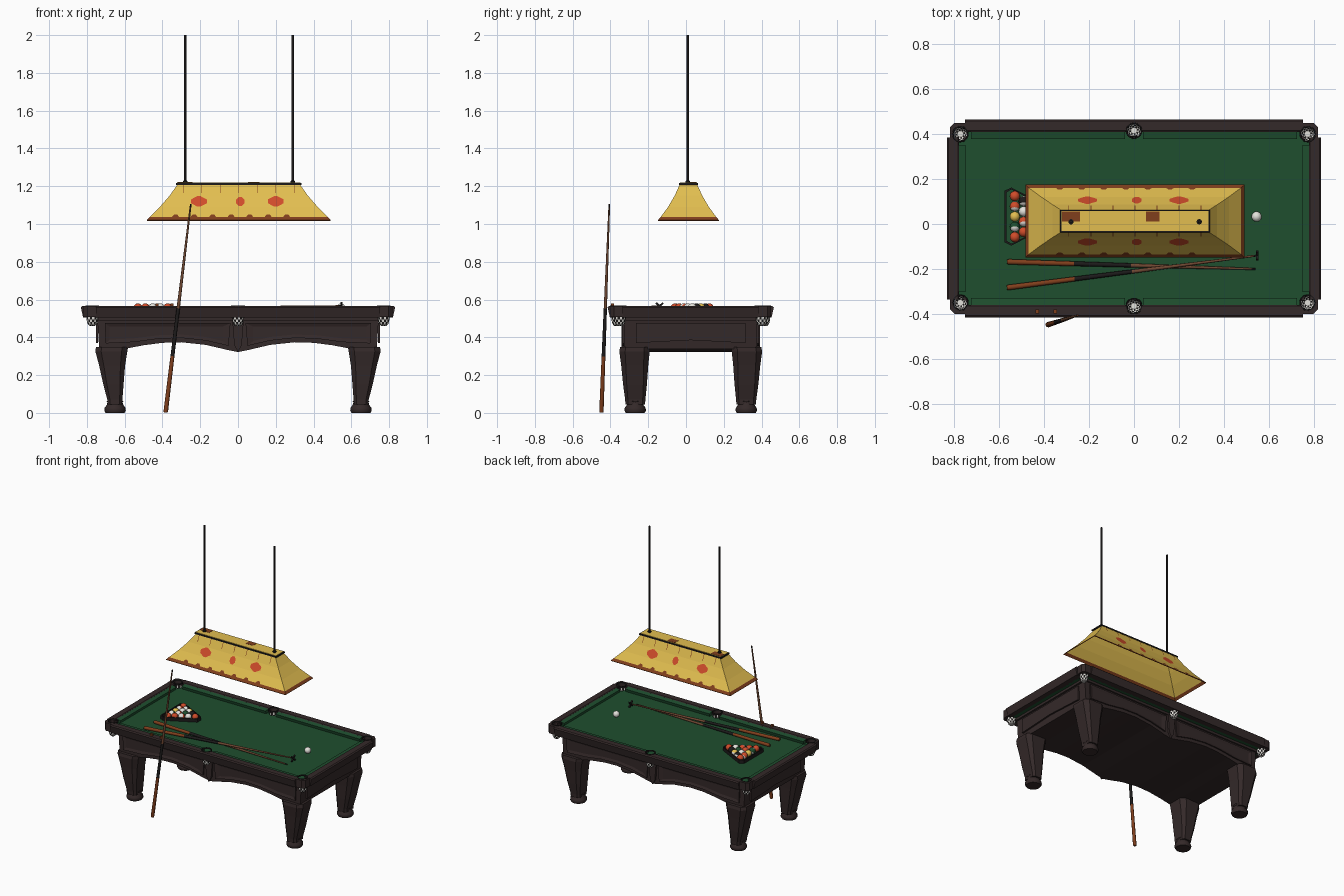
import bpy, bmesh, math
from mathutils import Vector, Matrix

if "Cube" in bpy.data.objects:
    bpy.data.objects.remove(bpy.data.objects["Cube"])

CY = 0.025          # table centre in y
LY = 0.013          # lamp centre in y


def mat(name, rgb):
    m = bpy.data.materials.new(name)
    m.diffuse_color = (*[(c / 255 / 12.92 if c < 11 else ((c / 255 + 0.055) / 1.055) ** 2.4) for c in rgb], 1)
    m.use_nodes = True
    m.node_tree.nodes["Principled BSDF"].inputs["Base Color"].default_value = m.diffuse_color
    return m


WOOD = mat("dark wood", (52, 41, 41))
CLOTH = mat("green cloth", (30, 78, 46))
YELLOW = mat("yellow glass", (226, 190, 80))
RED = mat("red glass", (208, 76, 42))
BROWN = mat("brown", (128, 62, 28))
SHAFT = mat("cue shaft", (112, 72, 50))
BLACK = mat("black", (28, 26, 26))
WHITE = mat("white", (228, 226, 220))


def build(name, verts, faces, mats, idx=None, smooth=False, off=(0, 0, 0)):
    me = bpy.data.meshes.new(name)
    me.from_pydata([Vector(v) + Vector(off) for v in verts], [], faces)
    for m in mats:
        me.materials.append(m)
    if idx:
        for p, i in zip(me.polygons, idx):
            p.material_index = i
    bm = bmesh.new()
    bm.from_mesh(me)
    bmesh.ops.recalc_face_normals(bm, faces=bm.faces)
    bm.to_mesh(me)
    bm.free()
    ob = bpy.data.objects.new(name, me)
    bpy.context.collection.objects.link(ob)
    if smooth:
        bpy.ops.object.select_all(action='DESELECT')
        ob.select_set(True)
        bpy.context.view_layer.objects.active = ob
        bpy.ops.object.shade_smooth_by_angle(angle=math.radians(40))
    return ob


def prism(name, pts, axis, a, b, m, sx=1, sy=1, off=(0, CY, 0)):
    """Extrude a 2D outline along an axis from a to b."""
    place = {'x': lambda u, v, t: (t, u, v), 'y': lambda u, v, t: (u, t, v), 'z': lambda u, v, t: (u, v, t)}[axis]
    n = len(pts)
    vs = [place(u, v, t) for t in (a, b) for u, v in pts]
    vs = [(x * sx, y * sy, z) for x, y, z in vs]
    fs = [tuple(range(n)), tuple(range(n, 2 * n))] + [(i, (i + 1) % n, n + (i + 1) % n, n + i) for i in range(n)]
    return build(name, vs, fs, [m], off=off)


def box(name, x0, x1, y0, y1, z0, z1, m, off=(0, CY, 0)):
    return prism(name, [(x0, y0), (x1, y0), (x1, y1), (x0, y1)], 'z', z0, z1, m, off=off)


def loft(name, rings, mats, idx=None, caps=(True, True), off=(0, CY, 0), smooth=False):
    """Skin a list of equal-length point rings."""
    n = len(rings[0])
    vs = [p for r in rings for p in r]
    fs, ix = [], []
    for j in range(len(rings) - 1):
        for i in range(n):
            k = (i + 1) % n
            fs.append((j * n + i, j * n + k, (j + 1) * n + k, (j + 1) * n + i))
            ix.append(idx(i, j) if idx else 0)
    if caps[0]:
        fs.append(tuple(range(n)))
        ix.append(ix[0])
    if caps[1]:
        fs.append(tuple(range(len(vs) - n, len(vs))))
        ix.append(ix[-1])
    return build(name, vs, fs, mats, ix, smooth, off)


def circle(r, z, n):
    return [(r * math.cos(2 * math.pi * i / n), r * math.sin(2 * math.pi * i / n), z) for i in range(n)]


def lathe(name, prof, mats, idx=None, n=16, caps=(True, True), off=(0, 0, 0), smooth=True):
    return loft(name, [circle(r, z, n) for r, z in prof], mats, idx, caps, off, smooth)


SIGNS = [(-1, -1), (1, -1), (-1, 1), (1, 1)]

# ---- table body: solid with a wavy lower edge, running front to back
wave = [(0, .322), (.05, .332), (.17, .36), (.3, .374), (.4, .371), (.5, .358), (.585, .342), (.735, .338)]
outline = [(-x, z) for x, z in reversed(wave)] + wave[1:] + [(.745, .505), (-.745, .505)]
prism("table_body", outline, 'y', -.352, .352, WOOD)
box("body_moulding", -.758, .758, -.364, .364, .488, .506, WOOD)
panel = [(.05, .355), (.17, .383), (.3, .397), (.42, .393), (.55, .375), (.7, .368), (.705, .475), (.04, .475)]
inner = [(.08, .38), (.17, .402), (.3, .415), (.42, .411), (.55, .395), (.68, .388), (.68, .457), (.08, .457)]
for s in (-1, 1):
    for t in (-1, 1):
        loft("side_panel", [[(s * x, t * .351, z) for x, z in panel], [(s * x, t * .361, z) for x, z in panel],
                            [(s * x, t * .354, z) for x, z in inner]], [WOOD])
    prism("centre_post", [(-.03, .49), (.03, .49), (.02, .36), (0, .322), (-.02, .36)], 'y', .35, .366, WOOD, sy=s)
    prism("end_panel", [(-.29, .37), (0, .385), (.29, .37), (.29, .475), (-.29, .475)], 'x', .74, .752, WOOD, sx=s)

# ---- legs: chamfered square taper with round feet
leg = [(.348, .582, .752, .215, .374), (.325, .586, .755, .217, .378), (.25, .598, .735, .225, .368),
       (.15, .606, .713, .232, .358), (.07, .612, .692, .24, .347), (.045, .614, .69, .242, .346)]
foot = [(.05, 0), (.057, .012), (.055, .027), (.044, .042), (.04, .056), (.046, .064)]
for sx, sy in SIGNS:
    rings = []
    for z, a, b, c, d in leg:
        k = .18 * (b - a)
        ring = [(a + k, c), (b - k, c), (b, c + k), (b, d - k), (b - k, d), (a + k, d), (a, d - k), (a, c + k)]
        rings.append([(sx * x, sy * y, z) for x, y in ring])
    loft("leg", rings, [WOOD])
    lathe("foot", foot, [WOOD], off=(sx * .651, CY + sy * .294, 0))

# ---- playing bed, rails, corner pieces
cut_me = [box("cloth_bed", -.785, .785, -.39, .39, .505, .535, CLOTH)]
rail = [(.385, .505), (.385, .562), (.39, .566), (.432, .566), (.44, .559), (.428, .505)]
cush = [(.386, .53), (.386, .562), (.353, .556), (.36, .53)]
for s in (-1, 1):
    cut_me.append(prism("long_rail", rail, 'x', -.752, .752, WOOD, sy=s))
    prism("end_rail", [(u + .392, v) for u, v in rail], 'y', -.36, .36, WOOD, sx=s)
    prism("end_cushion", [(u + .394, v) for u, v in cush], 'y', -.325, .325, CLOTH, sx=s)
    for t in (-1, 1):
        prism("long_cushion", cush, 'x', .04, .725, CLOTH, sx=t, sy=s)
corner = [(.75, .425), (.798, .425), (.817, .406), (.817, .35), (.785, .35), (.75, .385)]
for sx, sy in SIGNS:
    cut_me.append(prism("corner_piece", corner, 'z', .508, .567, WOOD, sx, sy))

# ---- pockets: holes, rims and net baskets
pockets = [(sx * .772, sy * .375) for sx, sy in SIGNS] + [(0, .39), (0, -.39)]
for x, y in pockets:
    cutter = lathe("pocket_cutter", [(.031, .49), (.031, .6)], [BLACK], n=20, off=(x, CY + y, 0), smooth=False)
    cutter.hide_render = True
    for ob in cut_me:
        if ob.name.startswith("corner") and (x * ob.data.vertices[0].co.x <= 0 or y * (ob.data.vertices[0].co.y - CY) <= 0):
            continue
        md = ob.modifiers.new("hole", 'BOOLEAN')
        md.operation, md.object, md.solver = 'DIFFERENCE', cutter, 'EXACT'
        bpy.context.view_layer.objects.active = ob
        bpy.ops.object.modifier_apply(modifier=md.name)
    bpy.data.objects.remove(cutter)
    lathe("pocket_rim", [(.03, .56), (.031, .569), (.036, .569), (.037, .56)], [BLACK], n=20,
          caps=(False, False), off=(x, CY + y, 0))
    lathe("pocket_net", [(.031, .53), (.031, .51), (.03, .495), (.027, .48), (.022, .468), (.014, .46)],
          [BLACK, WHITE], lambda i, j: (i + j) % 2, caps=(False, True), off=(x, CY + y, 0), smooth=False)

# ---- balls and rack
R, BED = .0225, .535


def ball(name, x, y, m, striped):
    prof = [(R * math.sin(a), -R * math.cos(a)) for a in [math.pi * (k + .15) / 10.3 for k in range(11)]]
    ob = lathe(name, prof, [m, WHITE], lambda i, j: 1 if striped and (j < 3 or j > 6) else 0,
               off=(0, 0, 0))
    ob.matrix_world = Matrix.Translation((x, y, BED + R)) @ Matrix.Rotation(.9 + 3 * y, 4, 'X')


ball("cue_ball", .545, .033, WHITE, False)
tones = [RED, WHITE, BLACK, RED, CLOTH, YELLOW, RED]
k = 0
for row in range(5):
    for i in range(row + 1):
        ball("ball", -.372 - row * .0395, .033 + (i - row / 2) * .0455, tones[k % 7], k % 2 == 1)
        k += 1


def rack(g):
    c = [(-.345 + g, .022), (-.345 + g, -.022), (-.545, -.122 - g), (-.568 - g, -.108 - g), (-.568 - g, .108 + g), (-.545, .122 + g)]
    return [(x, y + .033) for x, y in c]


loft("ball_rack", [[(x, y, z) for x, y in rack(g)] for g, z in
                   [(-.001, BED), (.007, BED), (.007, .56), (-.001, .56), (-.001, BED)]],
     [BLACK], caps=(False, False), off=(0, 0, 0))


# ---- cues: brown butt, black middle, wooden shaft
def cue(name, a, b):
    a, b = Vector(a), Vector(b)
    L = (b - a).length
    prof = [(.010, 0), (.012, .01), (.0105, L * .27), (.009, L * .5), (.0045, L * .985), (.004, L)]
    ob = lathe(name, prof, [BROWN, BLACK, SHAFT], lambda i, j: (0, 0, 1, 2, 1)[j], n=10)
    ob.matrix_world = Matrix.Translation(a) @ (b - a).to_track_quat('Z', 'Y').to_matrix().to_4x4()


cue("leaning_cue", (-.383, -.448, .002), (-.25, -.406, 1.105))
cue("table_cue", (-.565, -.168, .547), (.54, -.2, .541))
cue("bridge_cue", (-.565, -.283, .547), (.548, -.14, .566))
for s in (-1, 1):
    br = box("bridge_head", -.005, .005, -.026, .026, -.005, .005, BLACK, off=(0, 0, 0))
    br.matrix_world = Matrix.Translation((.548, -.14, .565)) @ Matrix.Rotation(s * .75, 4, 'X')
for x in (-.43, -.35):
    box("chalk", x - .008, x + .008, -.397, -.381, .566, .58, BROWN, off=(0, 0, 0))

# ---- hanging lamp: flared shade, cap, rods
shade = [(1.02, .487, .162), (1.036, .472, .148), (1.09, .418, .108), (1.15, .366, .073), (1.208, .325, .047)]
lamp = loft("lamp_shade", [[(-x, -y, z), (x, -y, z), (x, y, z), (-x, y, z)] for z, x, y in shade],
            [YELLOW, BROWN], lambda i, j: 1 if j == 0 else 0, caps=(False, True), off=(.004, LY, 0))
sol = lamp.modifiers.new("thickness", 'SOLIDIFY')
sol.thickness = .004
box("lamp_cap", -.333, .333, -.05, .05, 1.207, 1.217, BLACK, off=(.004, LY, 0))
box("lamp_cap_glass", -.327, .327, -.045, .045, 1.216, 1.22, YELLOW, off=(.004, LY, 0))
for x, y, w in ((-.285, .02, .04), (.08, .02, .03)):
    box("cap_patch", x - w, x + w, y - .022, y + .022, 1.219, 1.2215, BROWN, off=(.004, LY, 0))


def depth(z):
    for (z0, _, y0), (z1, _, y1) in zip(shade, shade[1:]):
        if z <= z1:
            return y0 + (y1 - y0) * (z - z0) / (z1 - z0)
    return shade[-1][2]


def patch(name, x, rows, m):
    """Thin coloured plate that hugs both long sides of the shade; rows are (z, half width)."""
    for s in (-1, 1):
        vs = [(x + d * w, s * (depth(z) + .0025), z) for z, w in rows for d in (-1, 1)]
        build(name, vs, [(2 * i, 2 * i + 1, 2 * i + 3, 2 * i + 2) for i in range(len(rows) - 1)], [m], off=(0, LY, 0))


for x, w, h in ((-.207, .042, .028), (.012, .022, .024), (.2, .042, .028)):
    patch("red_diamond", x, [(1.12 - h, .008), (1.11, w), (1.13, w), (1.12 + h, .008)], RED)
for i in range(7):
    x = -.29 + i * .098
    patch("lead_line", x, [(1.165, .002), (1.207, .002)], BROWN)
    patch("rim_flake", x - .04, [(1.034, .022), (1.05, .008)], BROWN)
for x in (-.28, .29):
    lathe("lamp_rod", [(.012, 1.215), (.012, 1.228), (.0065, 1.23), (.0065, 2.0)], [BLACK], n=10, off=(x, LY - .003, 0))
